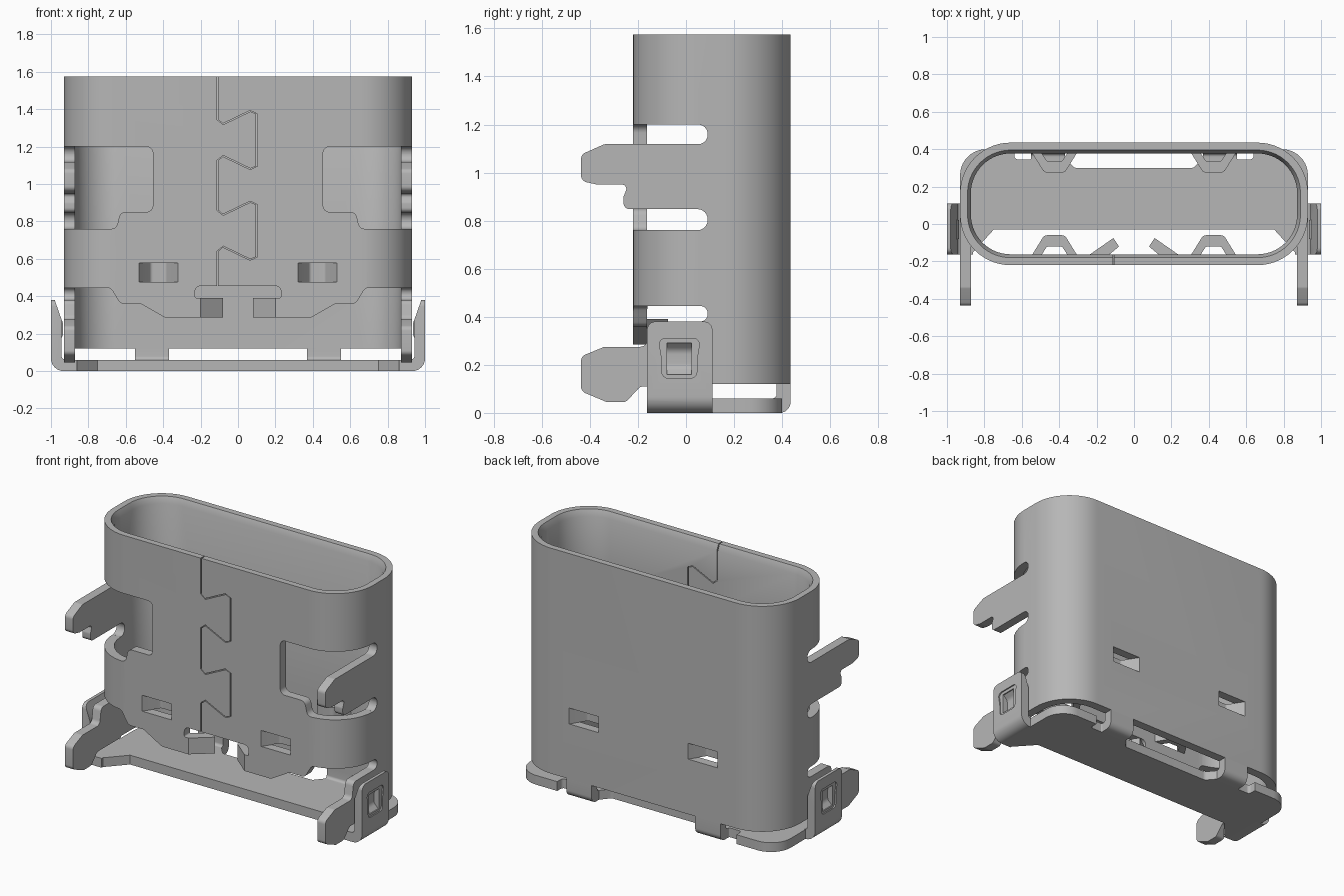
import bpy, bmesh, math
from mathutils import Vector

if "Cube" in bpy.data.objects:
    bpy.data.objects.remove(bpy.data.objects["Cube"], do_unlink=True)

steel = bpy.data.materials.new("steel_grey")
steel.use_nodes = True
GREY = (0.47, 0.47, 0.47, 1)
steel.diffuse_color = GREY
steel.node_tree.nodes["Principled BSDF"].inputs["Base Color"].default_value = GREY

MID_Y = 0.1075   # centre of the shell in depth
HW, HD, RAD, WALL = 0.93, 0.3275, 0.27, 0.058
BOTTOM, TOP = 0.12, 1.575


def rounded(pts, r=0.0, seg=6):
    """Fillet a polygon; a point may carry its own radius as a third value."""
    out, n = [], len(pts)
    for i, p in enumerate(pts):
        rad = p[2] if len(p) > 2 else r
        c = Vector(p[:2])
        a, b = Vector(pts[i - 1][:2]) - c, Vector(pts[(i + 1) % n][:2]) - c
        ang = a.angle(b)
        if rad <= 0 or ang > 3.1:
            out.append(tuple(c))
            continue
        t = min(rad / math.tan(ang / 2), a.length * 0.48, b.length * 0.48)
        rad = t * math.tan(ang / 2)
        centre = c + (a.normalized() + b.normalized()).normalized() * rad / math.sin(ang / 2)
        u, v = c + a.normalized() * t - centre, c + b.normalized() * t - centre
        sweep = u.angle_signed(v)
        for k in range(seg + 1):
            w = sweep * k / seg
            out.append((centre.x + u.x * math.cos(w) + u.y * math.sin(w),
                        centre.y - u.x * math.sin(w) + u.y * math.cos(w)))
    return out


def mirrored(half):
    return half + [(-p[0],) + tuple(p[1:]) for p in reversed(half)]


def box(u0, u1, v0, v1):
    return [(u0, v0), (u1, v0), (u1, v1), (u0, v1)]


def to_object(name, bm):
    bmesh.ops.recalc_face_normals(bm, faces=bm.faces[:])
    me = bpy.data.meshes.new(name)
    bm.to_mesh(me)
    bm.free()
    ob = bpy.data.objects.new(name, me)
    bpy.context.collection.objects.link(ob)
    return ob


def prism(name, pts, axis, lo, hi):
    """Extrude a 2D outline along an axis."""
    place = {"x": lambda u, v, w: (w, u, v), "y": lambda u, v, w: (u, w, v),
             "z": lambda u, v, w: (u, v, w)}[axis]
    bm = bmesh.new()
    a = [bm.verts.new(place(p[0], p[1], lo)) for p in pts]
    b = [bm.verts.new(place(p[0], p[1], hi)) for p in pts]
    bm.faces.new(a)
    bm.faces.new(b)
    for i in range(len(a)):
        j = (i + 1) % len(a)
        bm.faces.new((a[i], a[j], b[j], b[i]))
    return to_object(name, bm)


def cut(ob, cutter, op="DIFFERENCE"):
    cutter.hide_render = True
    mod = ob.modifiers.new("cut", "BOOLEAN")
    mod.operation, mod.solver, mod.object = op, "EXACT", cutter
    dg = bpy.context.evaluated_depsgraph_get()
    me = bpy.data.meshes.new_from_object(ob.evaluated_get(dg))
    ob.modifiers.clear()
    ob.data = me
    bpy.data.objects.remove(cutter, do_unlink=True)


def finish(ob):
    ob.data.materials.clear()
    ob.data.materials.append(steel)
    bpy.ops.object.select_all(action="DESELECT")
    ob.select_set(True)
    bpy.context.view_layer.objects.active = ob
    bpy.ops.object.shade_smooth_by_angle(angle=math.radians(30))


# Shell: rounded tube with a chamfered inner lip
def ring(inset):
    w, d = HW - inset, HD - inset
    return rounded([(x, y + MID_Y) for x, y in box(-w, w, -d, d)], RAD - inset, 14)


bm = bmesh.new()
loops = [[bm.verts.new((x, y, z)) for x, y in ring(d)] for d, z in
         ((0, BOTTOM), (0, TOP), (0.04, TOP), (WALL, TOP - 0.04), (WALL, BOTTOM))]
for k, a in enumerate(loops):
    b = loops[(k + 1) % len(loops)]
    for i in range(len(a)):
        j = (i + 1) % len(a)
        bm.faces.new((a[i], a[j], b[j], b[i]))
shell = to_object("shell", bm)

# Open front edge with hooked slot
edge = [(1.1, 0, 0), (1.1, 0.445, 0), (0.68, 0.445), (0.63, 0.36), (0.52, 0.36),
        (0.39, 0.285), (0.2, 0.285, 0), (0.2, 0.39, 0), (0.23, 0.39, 0.01), (0.23, 0.455)]
cut(shell, prism("edge_cutter", rounded(mirrored(edge), 0.035), "y", -0.6, 0.05))

# Front corner windows and bridge slots, both sides
for s in (-1, 1):
    window = [(1.1, 1.2), (0.455, 1.2), (0.455, 0.85), (0.63, 0.85), (0.65, 0.76), (1.1, 0.76)]
    cut(shell, prism("window_cutter", rounded([(s * x, z) for x, z in window], 0.035), "y", -0.6, 0.05))
    cut(shell, prism("bridge_cutter", box(s * 0.425 - 0.105, s * 0.425 + 0.105, 0.475, 0.578), "y", -0.6, 0.8))

# Relief slots in the side walls
for lo, hi in ((1.118, 1.2), (0.76, 0.848), (0.38, 0.445)):
    slot = [(0, lo), (0.09, lo, 0.045), (0.09, hi, 0.045), (0, hi)]
    cut(shell, prism("slot_cutter", rounded(slot), "x", -1.2, 1.2))

# Dovetail seam: thin ribbon cut through the front wall
path = [(-0.11, 1.62)]
for z in (1.235, 0.75):
    half = [(-0.11, 0.11), (-0.08, 0.085), (0.065, 0.155), (0.1, 0.14)]
    path += [(x, z + h) for x, h in half] + [(x, z - h) for x, h in reversed(half)]
path = [Vector(p) for p in path + [(-0.11, 0.43)]]
left, right = [], []
for i, p in enumerate(path):
    d = path[min(i + 1, len(path) - 1)] - path[max(i - 1, 0)]
    n = Vector((-d.y, d.x)).normalized() * 0.003
    left.append(p + n)
    right.append(p - n)
cut(shell, prism("seam_cutter", left + right[::-1], "y", -0.4, -0.05))
finish(shell)

# Contact bridges pressed inward, front and back
hat = [(-0.12, -0.165), (-0.055, -0.06, 0.03), (0.055, -0.06, 0.03), (0.12, -0.165),
       (0.105, -0.22), (0.04, -0.12, 0.02), (-0.04, -0.12, 0.02), (-0.105, -0.22)]
hat = rounded(hat)
for s, side in ((-1, "right"), (1, "left")):
    front = [(x + s * 0.425, y) for x, y in hat]
    back = [(x, 2 * MID_Y - y) for x, y in front]
    finish(prism("front_bridge_" + side, front, "z", 0.475, 0.578))
    finish(prism("back_bridge_" + side, back, "z", 0.475, 0.578))

    # Bent fingers beside the hooked slot
    finger = [(0.08, -0.12), (0.11, -0.075), (0.235, -0.162), (0.235, -0.22), (0.2, -0.22)]
    finish(prism("finger_" + side, [(s * x, y) for x, y in finger], "z", 0.285, 0.39))

    # Mounting legs continuing the side walls forward
    upper = [(0.05, 1.118, 0), (-0.34, 1.118), (-0.437, 1.075), (-0.437, 0.965), (-0.37, 0.95),
             (-0.24, 0.95), (-0.26, 0.9), (-0.26, 0.848), (0.05, 0.848, 0)]
    lower = [(0.05, 0.38, 0), (-0.15, 0.38), (-0.165, 0.275), (-0.34, 0.275), (-0.437, 0.235),
             (-0.437, 0.09), (-0.33, 0.045), (-0.25, 0.045), (-0.19, 0.11), (0.05, 0.11, 0)]
    x0, x1 = s * (HW - WALL), s * HW
    finish(prism("upper_leg_" + side, rounded(upper, 0.03), "x", x0, x1))
    finish(prism("lower_leg_" + side, rounded(lower, 0.03), "x", x0, x1))

    # Side flaps rising from the base, with a sprung dimple
    bend = [(0.86, 0), (1, 0, 0.08), (1, 0.38), (0.98, 0.38), (0.945, 0.28),
            (0.945, 0.06, 0.025), (0.86, 0.06)]
    flap = prism("flap_" + side, [(s * x, z) for x, z in rounded(bend, 0, 8)], "y", -0.162, 0.11)
    mask = [(-0.162, -0.1), (0.11, -0.1), (0.11, 0.38, 0.035), (-0.162, 0.38, 0.035)]
    cut(flap, prism("flap_mask", rounded(mask), "x", s * 0.8, s * 1.1), "INTERSECT")
    recess = [(-0.1, 0.145), (0.045, 0.145), (0.045, 0.22), (0.06, 0.31), (-0.115, 0.31), (-0.1, 0.22)]
    cut(flap, prism("recess_cutter", rounded(recess, 0.025), "x", s * 0.992, s * 1.1))
    cut(flap, prism("dimple_cutter", box(-0.08, 0.022, 0.16, 0.29), "x", s * 0.9, s * 1.1))
    finish(flap)
    strap = [(0.985, 0.16), (0.955, 0.19, 0.04), (0.955, 0.26, 0.04), (0.985, 0.29),
             (0.955, 0.29), (0.935, 0.26, 0.04), (0.935, 0.19, 0.04), (0.955, 0.16)]
    finish(prism("dimple_" + side, [(s * x, z) for x, z in rounded(strap)], "y", -0.08, 0.022))

    # Rear straps bending from the base up into the back wall
    strip = [(0.34, 0), (0.435, 0, 0.075), (0.435, BOTTOM), (0.377, BOTTOM), (0.377, 0.06, 0.018), (0.34, 0.06)]
    finish(prism("rear_strap_" + side, rounded(strip, 0, 8), "x", s * 0.37, s * 0.55))

# Base plate with cut front corners and notched rear edge
plate = [(0.75, -0.03), (0.87, -0.162), (0.9, -0.162), (0.9, 0.11), (0.93, 0.11), (0.93, 0.4, 0.26),
         (0.64, 0.4), (0.64, 0.345, 0.02), (0.55, 0.345, 0.02), (0.55, 0.36),
         (0.37, 0.36), (0.32, 0.3, 0.03)]
finish(prism("base_plate", rounded(mirrored(plate), 0, 10), "z", 0, 0.06))
